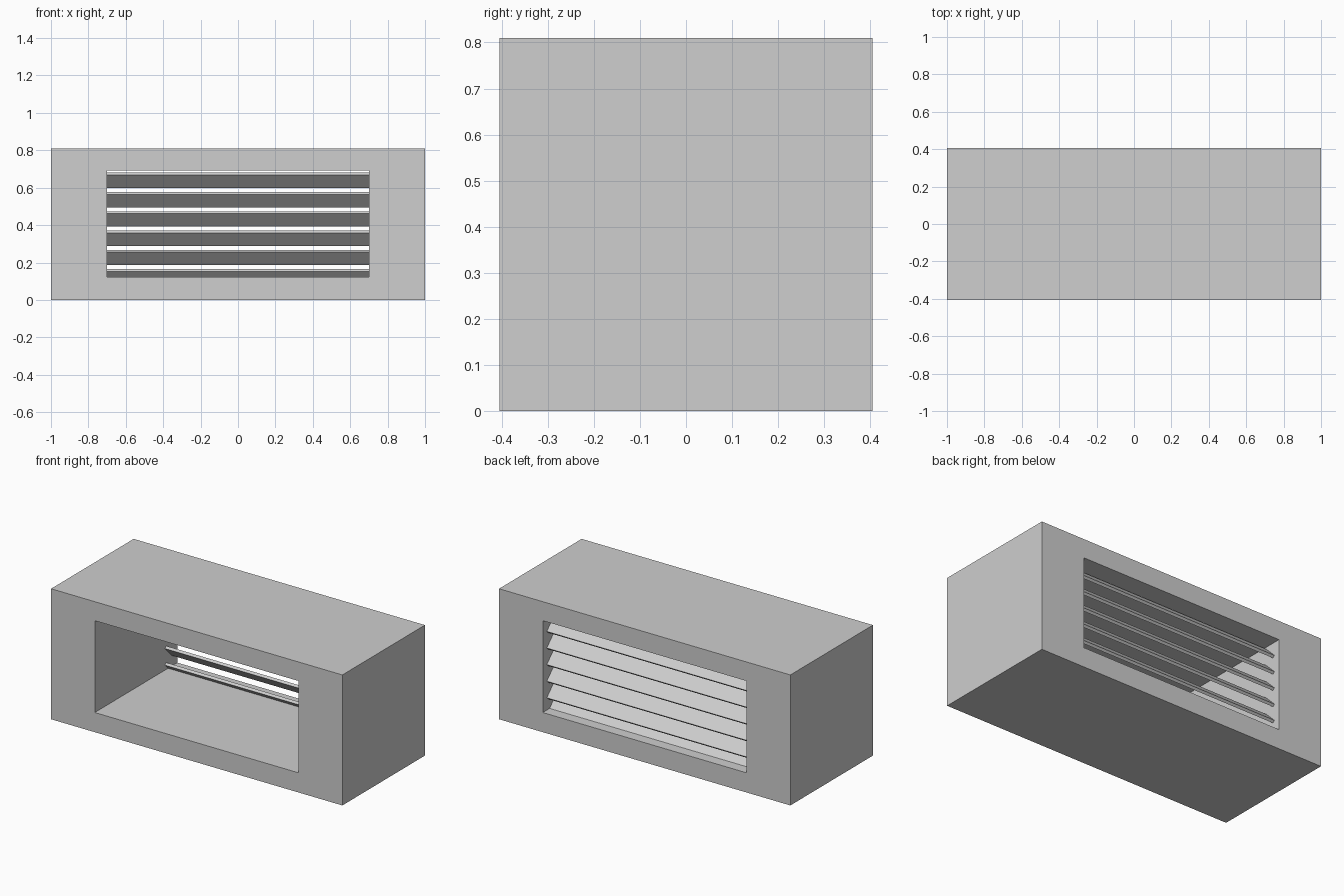
import bpy
import bmesh
from math import radians
from mathutils import Matrix

cube = bpy.data.objects.get("Cube")
if cube:
    bpy.data.objects.remove(cube, do_unlink=True)

# Overall sizes
WIDTH, DEPTH, HEIGHT = 2.0, 0.81, 0.81
OPEN_X, OPEN_LOW, OPEN_HIGH = 0.70, 0.122, 0.692
SLATS, SPACING = 6, 0.103

grey = bpy.data.materials.new("light_grey")
grey.use_nodes = True
colour = (0.62, 0.62, 0.62, 1)
grey.diffuse_color = colour
grey.node_tree.nodes["Principled BSDF"].inputs["Base Color"].default_value = colour


def finish(name, bm):
    bmesh.ops.recalc_face_normals(bm, faces=bm.faces)
    mesh = bpy.data.meshes.new(name)
    bm.to_mesh(mesh)
    bm.free()
    mesh.materials.append(grey)
    obj = bpy.data.objects.new(name, mesh)
    bpy.context.collection.objects.link(obj)
    return obj


def rectangle(bm, half_x, low, high, y):
    corners = [(-half_x, low), (half_x, low), (half_x, high), (-half_x, high)]
    return [bm.verts.new((x, y, z)) for x, z in corners]


# Housing: a block with a rectangular tunnel from front to back
bm = bmesh.new()
rings = [
    rectangle(bm, WIDTH / 2, 0, HEIGHT, -DEPTH / 2),
    rectangle(bm, WIDTH / 2, 0, HEIGHT, DEPTH / 2),
    rectangle(bm, OPEN_X, OPEN_LOW, OPEN_HIGH, DEPTH / 2),
    rectangle(bm, OPEN_X, OPEN_LOW, OPEN_HIGH, -DEPTH / 2),
]
for a, b in zip(rings, rings[1:] + rings[:1]):
    for i in range(4):
        j = (i + 1) % 4
        bm.faces.new((a[i], a[j], b[j], b[i]))
finish("housing", bm)

# Louvre slats: tilted boards sloping down towards the back
for n in range(SLATS):
    bm = bmesh.new()
    bmesh.ops.create_cube(bm, size=1)
    bmesh.ops.scale(bm, vec=(2 * OPEN_X + 0.01, 0.099, 0.017), verts=bm.verts)
    bmesh.ops.rotate(bm, matrix=Matrix.Rotation(radians(-45), 3, "X"), verts=bm.verts)
    slat = finish(f"louvre_slat_{n + 1}", bm)
    slat.location = (0, 0.324, 0.639 - n * SPACING)
